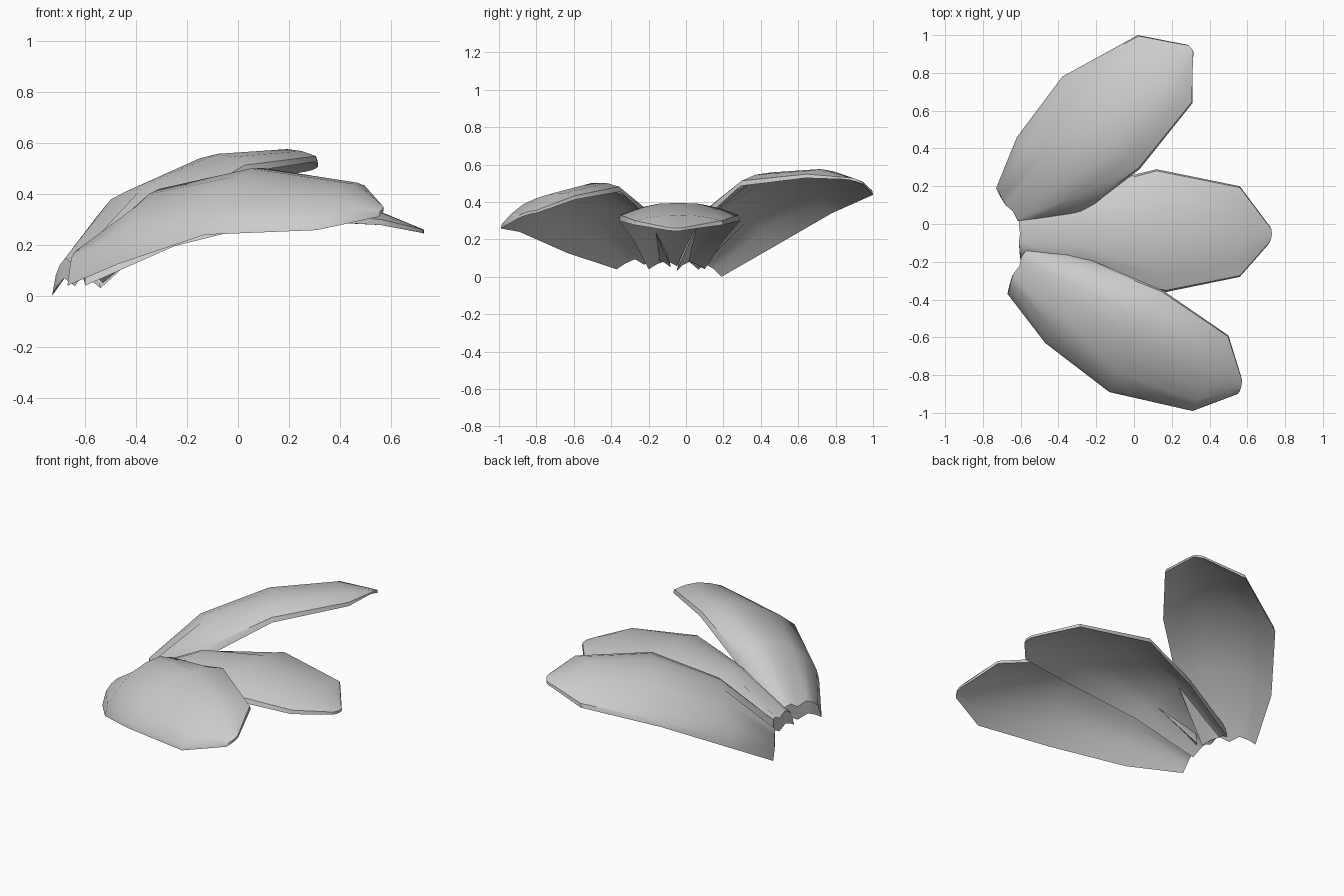
import bpy, math
from mathutils import Vector

if "Cube" in bpy.data.objects:
    bpy.data.objects.remove(bpy.data.objects["Cube"])

# rim thickness at each station, base to tip
THICK = [0.08, 0.055, 0.03, 0.022, 0.015]
# cross-section: position across the petal and share of the arch height
SECTION = [(0, 0), (0.15, 0.55), (0.32, 0.92), (0.5, 1.0), (0.68, 0.92), (0.85, 0.55), (1, 0)]


def petal(name, left, mid, right):
    """Arched petal lofted through two edge rails and a middle rail, with a rim that flares downwards."""
    top, bottom = [], []
    n, rows = len(SECTION), len(left)
    for i, (l, m, r) in enumerate(zip(left, mid, right)):
        l, m, r = Vector(l), Vector(m), Vector(r)
        arch = m - (l + r) / 2
        inset = (l - r).normalized() * THICK[i] * 0.3
        for u, h in SECTION:
            if i == 0 and u == 0.5:
                h = 0.35            # shallow notch at the base
            p = l.lerp(r, u) + arch * h
            top.append(p - inset * (1 - 2 * u))
            bottom.append(p - Vector((0, 0, THICK[i])))
    off = n * rows
    faces = []
    for i in range(rows - 1):
        for j in range(n - 1):
            a = i * n + j
            q = (a, a + 1, a + n + 1, a + n)
            faces += [q, tuple(k + off for k in q[::-1])]
    # rim around the boundary
    ring = (list(range(n)) + [i * n + n - 1 for i in range(1, rows)]
            + [(rows - 1) * n + j for j in range(n - 2, -1, -1)]
            + [i * n for i in range(rows - 2, 0, -1)])
    faces += [(b, a, a + off, b + off) for a, b in zip(ring, ring[1:] + ring[:1])]
    # the left rail is on +y or -y depending on the petal, so orient faces upwards
    if left[1][1] < right[1][1]:
        faces = [f[::-1] for f in faces]
    mesh = bpy.data.meshes.new(name)
    mesh.from_pydata(top + bottom, [], faces)
    mesh.update()
    if sum(p.normal.z for p in mesh.polygons if max(p.vertices) < off) < 0:
        mesh.flip_normals()
    ob = bpy.data.objects.new(name, mesh)
    bpy.context.collection.objects.link(ob)
    bpy.ops.object.select_all(action='DESELECT')
    ob.select_set(True)
    bpy.context.view_layer.objects.active = ob
    bpy.ops.object.shade_smooth_by_angle(angle=math.radians(40))


# back petal
petal("back_petal",
      [(-.73, .19, .08), (-.62, .46, .21), (-.38, .78, .37), (.02, 1.0, .46), (.25, .955, .50)],
      [(-.65, .06, .16), (-.44, .28, .41), (-.15, .54, .54), (.14, .78, .565), (.305, .93, .515)],
      [(-.54, -.05, .11), (-.27, .06, .33), (.03, .29, .515), (.31, .64, .55), (.31, .87, .535)])

# middle petal
petal("middle_petal",
      [(-.60, .10, .12), (-.25, .20, .25), (.12, .29, .33), (.56, .20, .30), (.71, .0, .265)],
      [(-.61, -.05, .17), (-.27, -.04, .34), (.13, -.04, .395), (.56, -.04, .33), (.73, -.05, .26)],
      [(-.60, -.20, .12), (-.25, -.28, .25), (.17, -.36, .33), (.56, -.28, .30), (.71, -.11, .265)])

# front petal
petal("front_petal",
      [(-.67, -.37, .12), (-.47, -.63, .18), (-.13, -.89, .27), (.31, -.99, .28), (.55, -.90, .325)],
      [(-.62, -.22, .18), (-.35, -.40, .40), (.0, -.60, .47), (.40, -.80, .42), (.57, -.85, .345)],
      [(-.53, -.08, .13), (-.23, -.19, .36), (.15, -.35, .485), (.50, -.59, .435), (.565, -.80, .355)])
